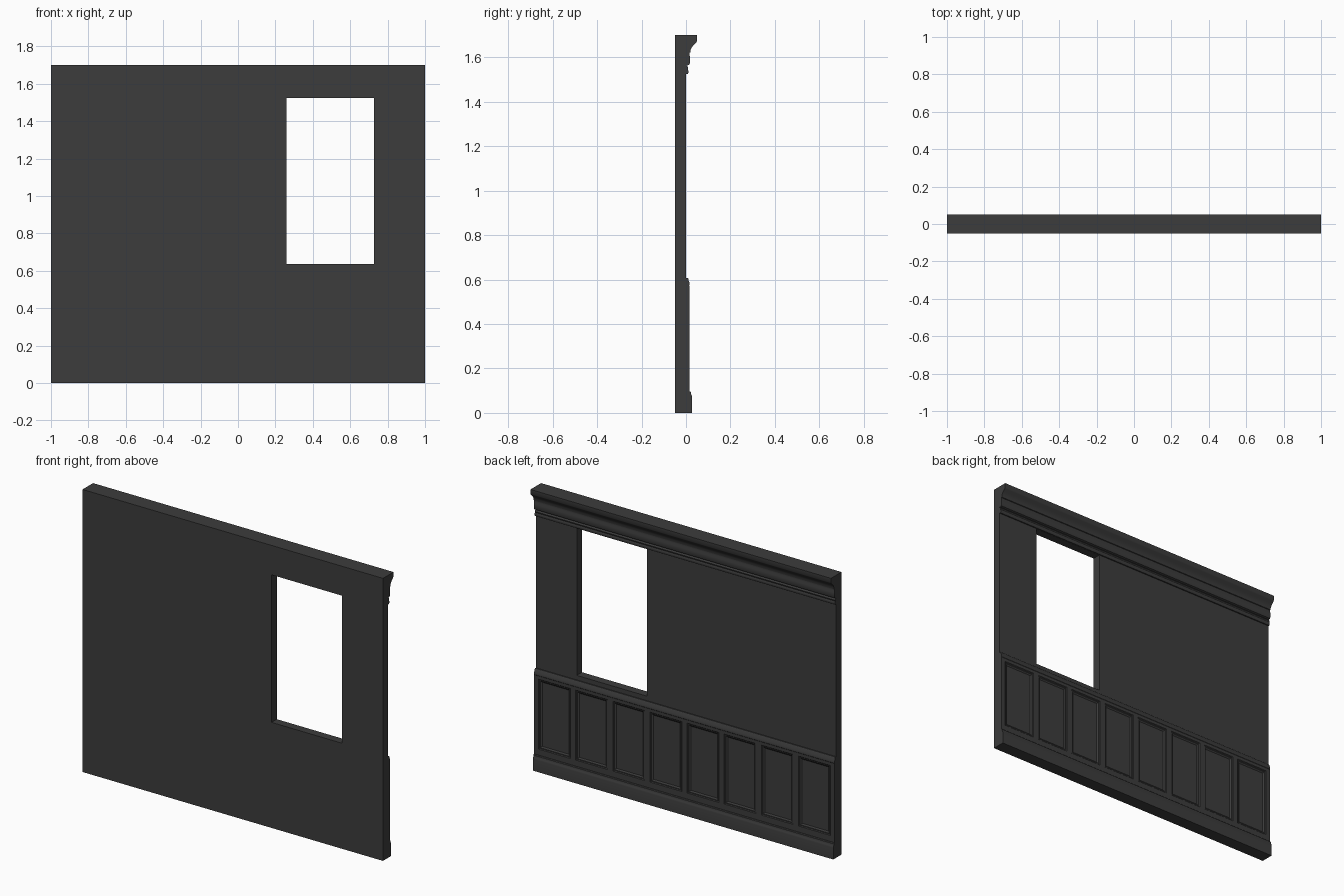
import bpy, bmesh
from mathutils import Vector

if "Cube" in bpy.data.objects:
    bpy.data.objects.remove(bpy.data.objects["Cube"])

paint = bpy.data.materials.new("dark_paint")
paint.diffuse_color = (0.045, 0.045, 0.045, 1)
paint.use_nodes = True
paint.node_tree.nodes["Principled BSDF"].inputs["Base Color"].default_value = paint.diffuse_color


def make_object(name, bm):
    bmesh.ops.recalc_face_normals(bm, faces=bm.faces)
    me = bpy.data.meshes.new(name)
    bm.to_mesh(me)
    bm.free()
    me.materials.append(paint)
    ob = bpy.data.objects.new(name, me)
    bpy.context.collection.objects.link(ob)
    return ob


def box(name, lo, hi):
    bm = bmesh.new()
    bmesh.ops.create_cube(bm, size=1)
    lo, hi = Vector(lo), Vector(hi)
    for v in bm.verts:
        v.co = (lo + hi) / 2 + v.co * (hi - lo)
    return make_object(name, bm)


def moulding(name, profile):
    """Sweep a closed (y, z) profile along the full wall width."""
    bm = bmesh.new()
    face = bm.faces.new([bm.verts.new((-1, y, z)) for y, z in profile])
    ext = bmesh.ops.extrude_face_region(bm, geom=[face], use_keep_orig=True)
    for v in [g for g in ext["geom"] if isinstance(g, bmesh.types.BMVert)]:
        v.co.x = 1
    ob = make_object(name, bm)
    bpy.ops.object.select_all(action='DESELECT')
    ob.select_set(True)
    bpy.context.view_layer.objects.active = ob
    bpy.ops.object.shade_smooth_by_angle(angle=0.6)
    return ob


# Wall slab with window opening
wall = box("wall", (-1, -0.05, 0), (1, 0, 1.70))
cutter = box("window_cutter", (0.258, -0.2, 0.635), (0.727, 0.2, 1.523))
cutter.hide_render = True
cutter.hide_set(True)
cut = wall.modifiers.new("window_opening", 'BOOLEAN')
cut.object = cutter
cut.operation = 'DIFFERENCE'
cut.solver = 'EXACT'
bpy.context.view_layer.objects.active = wall
wall.select_set(True)
bpy.ops.object.modifier_apply(modifier=cut.name)
bpy.data.objects.remove(cutter)

# Crown and picture rail
moulding("crown", [(0, 1.70), (0.05, 1.70), (0.05, 1.673), (0.046, 1.667),
                   (0.036, 1.657), (0.027, 1.646), (0.021, 1.634), (0.019, 1.622),
                   (0.015, 1.620), (0.015, 1.610), (0.018, 1.602), (0.018, 1.575),
                   (0.014, 1.567), (0.006, 1.563), (0, 1.563)])
moulding("picture_rail", [(0, 1.563), (0.006, 1.560), (0.010, 1.553), (0.008, 1.546),
                          (0.011, 1.540), (0.011, 1.530), (0.007, 1.524), (0, 1.524)])

# Chair rail and baseboard
moulding("chair_rail", [(0, 0.608), (0.007, 0.608), (0.011, 0.603), (0.012, 0.594),
                        (0.016, 0.588), (0.016, 0.574), (0.013, 0.570), (0, 0.570)])
moulding("baseboard", [(0, 0), (0.028, 0), (0.028, 0.070), (0.026, 0.078),
                       (0.023, 0.083), (0.023, 0.092), (0.019, 0.096), (0, 0.096)])

# Wainscot: eight recessed panels
xs = [-1]
for i in range(8):
    c = -0.865 + i * 1.73 / 7
    xs += [c - 0.106, c + 0.106]
xs.append(1)
zs = [0.09, 0.132, 0.553, 0.572]
bm = bmesh.new()
grid = [[bm.verts.new((x, 0.015, z)) for x in xs] for z in zs]
panels = []
for r in range(3):
    for c in range(len(xs) - 1):
        f = bm.faces.new((grid[r][c], grid[r + 1][c],
                          grid[r + 1][c + 1], grid[r][c + 1]))
        if r == 1 and c % 2 == 1:
            panels.append(f)
rim = [e for e in bm.edges if e.is_boundary]
ext = bmesh.ops.extrude_edge_only(bm, edges=rim)
for v in [g for g in ext["geom"] if isinstance(g, bmesh.types.BMVert)]:
    v.co.y = 0
bm.normal_update()
for width, drop in ((0.006, 0.004), (0.007, 0.0), (0.012, 0.006)):
    bmesh.ops.inset_individual(bm, faces=panels, thickness=width)
    for v in {v for f in panels for v in f.verts}:
        v.co.y -= drop
make_object("wainscot_panels", bm)
